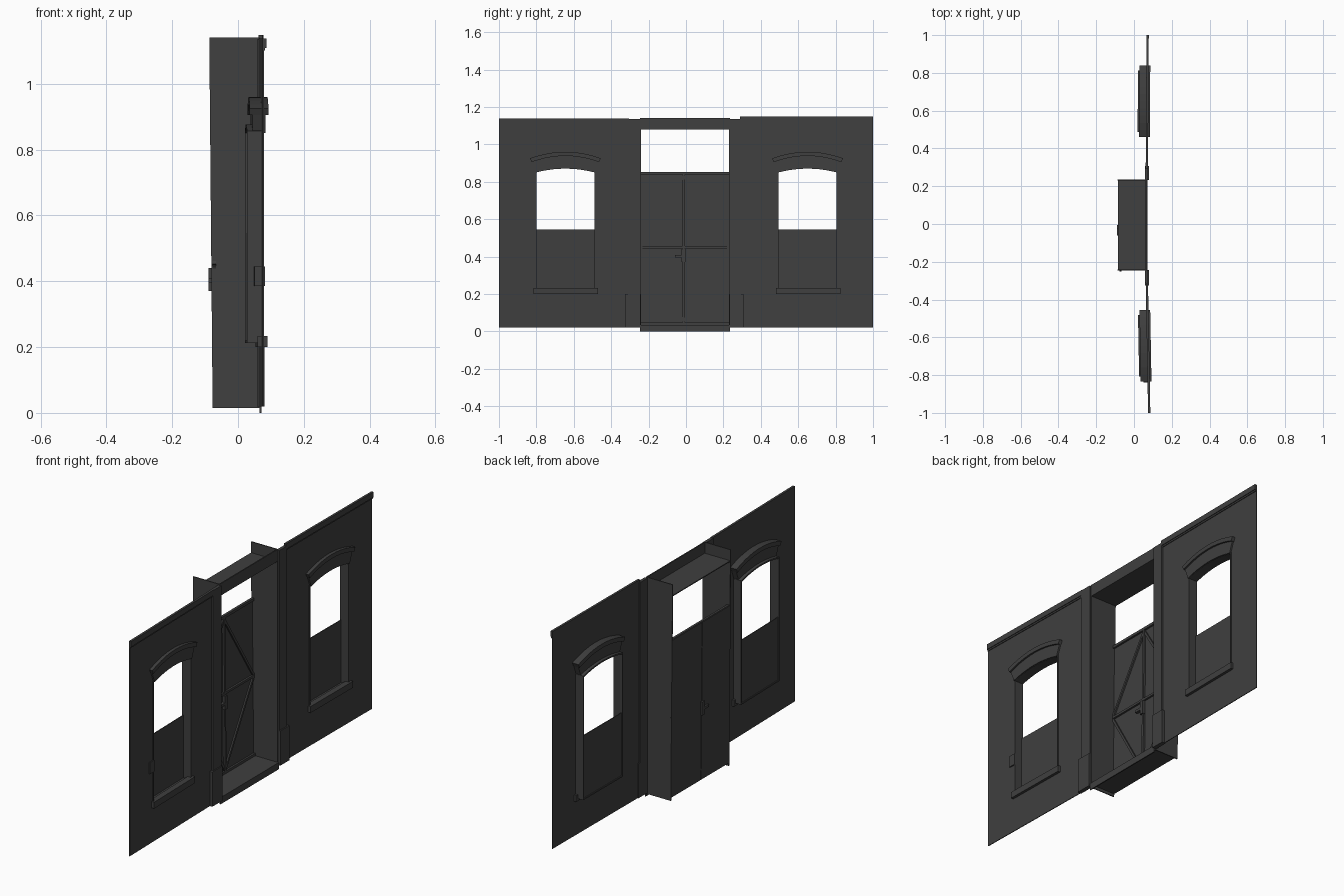
import bpy, bmesh, math
from mathutils import Vector

cube = bpy.data.objects.get("Cube")
if cube:
    bpy.data.objects.remove(cube)

mat = bpy.data.materials.new("dark grey")
mat.use_nodes = True
GREY = (0.05, 0.05, 0.05, 1)
mat.diffuse_color = GREY
mat.node_tree.nodes["Principled BSDF"].inputs["Base Color"].default_value = GREY


def skew(y):
    """The wall leans forward slightly away from the doorway."""
    return max(abs(y) - 0.3, 0) * (0.006 if y > 0 else 0.018)


def prism(name, outline, x0, x1, hole=None, lean=0):
    """Extrude a (y, z) outline, with an optional hole, from x0 to x1."""
    bm = bmesh.new()
    edges = []
    for loop in [outline] + ([hole] if hole else []):
        vs = [bm.verts.new((x0, y, z)) for y, z in loop]
        edges += [bm.edges.new((a, b)) for a, b in zip(vs, vs[1:] + vs[:1])]
    bmesh.ops.triangle_fill(bm, use_beauty=True, edges=edges, normal=(1, 0, 0))
    ext = bmesh.ops.extrude_face_region(bm, geom=bm.faces[:])
    for v in ext["geom"]:
        if isinstance(v, bmesh.types.BMVert):
            v.co.x = x1
    for v in bm.verts:
        v.co.x += skew(v.co.y) + lean * v.co.z
    bmesh.ops.recalc_face_normals(bm, faces=bm.faces[:])
    mesh = bpy.data.meshes.new(name)
    bm.to_mesh(mesh)
    bm.free()
    mesh.materials.append(mat)
    obj = bpy.data.objects.new(name, mesh)
    bpy.context.collection.objects.link(obj)
    return obj


def rect(y0, y1, z0, z1):
    return [(y0, z0), (y1, z0), (y1, z1), (y0, z1)]


def box(name, x0, x1, y0, y1, z0, z1, lean=0):
    return prism(name, rect(y0, y1, z0, z1), x0, x1, lean=lean)


def arc(c, half, z_end, z_mid, n=10):
    """Shallow arch running from the +y end to the -y end."""
    pts = []
    for i in range(n + 1):
        t = 1 - 2 * i / n
        pts.append((c + half * t, z_mid - (z_mid - z_end) * t * t))
    return pts


def bar(name, a, b, width, x0, x1, lean):
    """Straight strip between two (y, z) points."""
    a, b = Vector(a), Vector(b)
    d = (b - a).normalized() * width / 2
    n = Vector((-d.y, d.x))
    prism(name, [tuple(p) for p in (a + n, a - n, b - n, b + n)], x0, x1, lean=lean)


# Wall halves with their windows
WALL = 0.066
for side, c, inner, top in (("right", -0.645, -0.305, 1.137), ("left", 0.65, 0.29, 1.148)):
    s = 1 if c > 0 else -1
    half, sill, back = 0.155, 0.22, 0.018
    opening = [(c - half, sill), (c + half, sill)] + arc(c, half, 0.85, 0.87)
    rim = 0.007
    outer = [(c - half - rim, sill - rim), (c + half + rim, sill - rim)] \
        + arc(c, half + rim, 0.857, 0.877)
    y0, y1 = sorted((inner, s))
    prism(side + "_wall", rect(y0, y1, 0.02, top - 0.02), WALL - 0.004, WALL, opening)
    prism(side + "_window_reveal", outer, back, WALL + 0.003, opening)
    box(side + "_window_panel", back + 0.004, back + 0.008, c - half, c + half, sill, 0.545)
    box(side + "_window_sill", 0.05, 0.08, c - 0.17, c + 0.175, 0.2, 0.233)
    # Arched hood: a splayed band with a projecting cap
    band = arc(c, 0.157, 0.85, 0.872) + arc(c, 0.18, 0.91, 0.945)[::-1]
    prism(side + "_hood_band", band, 0.035, 0.074)
    cap = arc(c, 0.18, 0.905, 0.938) + arc(c, 0.19, 0.925, 0.96)[::-1]
    prism(side + "_hood_cap", cap, 0.026, 0.083)
    # Cornice: lower fillet and upper moulding
    box(side + "_cornice_fillet", WALL - 0.004, 0.07, y0, y1, top - 0.036, top - 0.026)
    box(side + "_cornice", WALL - 0.004, 0.074, y0, y1, top - 0.028, top)

box("shutter_catch", 0.04, 0.072, -0.838, -0.8, 0.385, 0.445)

# Pilasters and plinths beside the doorway
for side, y0, y1, grow in (("right", -0.31, -0.243, -0.015), ("left", 0.233, 0.295, 0.012)):
    box(side + "_pilaster", 0.058, 0.074, y0, y1, 0.02, 1.135)
    p0, p1 = (y0 + grow, y1) if grow < 0 else (y0, y1 + grow)
    box(side + "_plinth", 0.058, 0.08, p0, p1, 0.02, 0.2)

# Recessed porch
Y0, Y1 = -0.245, 0.235
LEAN = -0.009
BACK = -0.077
for side, y in (("right", Y0), ("left", Y1 - 0.005)):
    wall = box(side + "_porch_wall", BACK, 0.066, y, y + 0.005, 0.015, 1.14)
    for v in wall.data.vertices:
        if v.co.x < 0:
            v.co.x += LEAN * v.co.z
box("porch_ceiling", BACK - 0.009, 0.066, Y0, Y1, 1.078, 1.083)
box("porch_floor", BACK, 0.07, Y0, Y1, 0.03, 0.035)
box("threshold_riser", 0.066, 0.072, Y0, Y1, 0, 0.035)
box("lintel", 0.06, 0.066, Y0, Y1, 1.08, 1.14)

# Double door with diamond bracing
MID = -0.012
for side, y0, y1 in (("right", Y0, MID - 0.002), ("left", MID + 0.002, Y1 - 0.005)):
    box(side + "_door_leaf", BACK, BACK + 0.006, y0, y1, 0.035, 0.85, LEAN)
    edge = y0 if side == "right" else y1
    for part, z in (("upper", 0.835), ("lower", 0.05)):
        bar(f"{side}_{part}_brace", (MID, z), (edge, 0.45), 0.012,
            BACK + 0.004, BACK + 0.014, LEAN)
for part, z0, z1 in (("top", 0.838, 0.852), ("middle", 0.444, 0.456), ("bottom", 0.035, 0.048)):
    box(part + "_door_rail", BACK + 0.004, BACK + 0.016, Y0, Y1 - 0.005, z0, z1, LEAN)
box("door_meeting_strip", BACK + 0.004, BACK + 0.016, MID - 0.006, MID + 0.006, 0.04, 0.845, LEAN)

# Door handle on both faces
for side, x0, x1 in (("front", BACK + 0.004, BACK + 0.02), ("back", BACK - 0.013, BACK + 0.002)):
    box(side + "_handle_plate", x0, x1, -0.024, -0.004, 0.37, 0.44)
    box(side + "_handle_lever", x0, x1, -0.06, -0.014, 0.395, 0.408)
